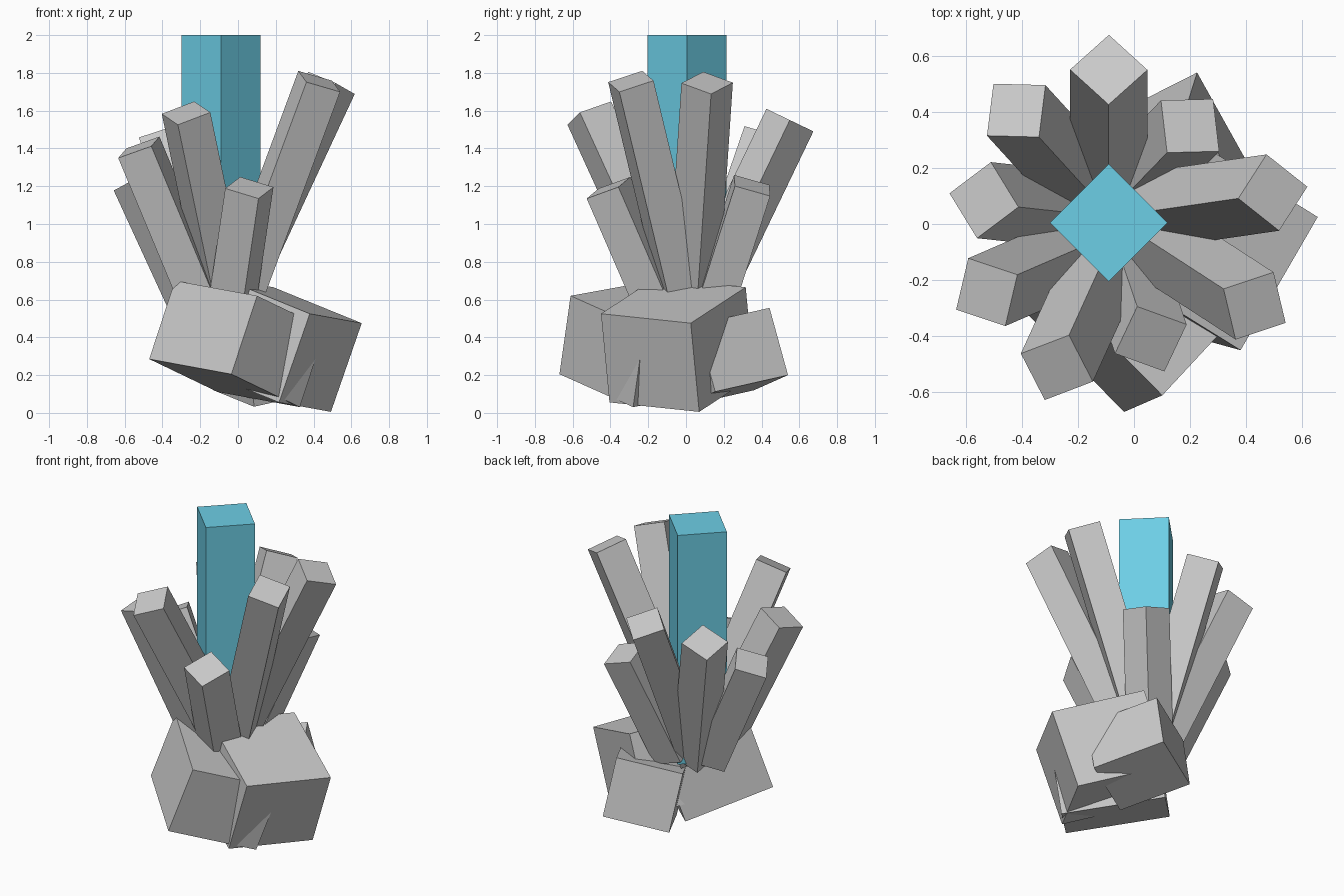
import bpy, bmesh, math
from mathutils import Vector

if "Cube" in bpy.data.objects:
    bpy.data.objects.remove(bpy.data.objects["Cube"])


def material(name, rgb):
    m = bpy.data.materials.new(name)
    m.diffuse_color = (*rgb, 1.0)
    m.use_nodes = True
    m.node_tree.nodes["Principled BSDF"].inputs["Base Color"].default_value = m.diffuse_color
    return m


GREY = material("stone grey", (0.59, 0.59, 0.59))
TEAL = material("crystal teal", (0.152, 0.62, 0.79))


def box(name, corner, a, b, c, mat):
    """Box spanned by three edge vectors from one corner."""
    bm = bmesh.new()
    bmesh.ops.create_cube(bm, size=1.0)
    for v in bm.verts:
        i, j, k = v.co + Vector((0.5, 0.5, 0.5))
        v.co = corner + a * i + b * j + c * k
    bmesh.ops.recalc_face_normals(bm, faces=bm.faces)
    me = bpy.data.meshes.new(name)
    bm.to_mesh(me)
    bm.free()
    me.materials.append(mat)
    ob = bpy.data.objects.new(name, me)
    bpy.context.collection.objects.link(ob)


def rock(name, corner, a, b, depth):
    """Tilted stone block: one corner, two edges, thickness along their cross product."""
    a, b = Vector(a), Vector(b)
    b = b - a * (a.dot(b) / a.length_squared)
    box(name, Vector(corner), a, b, a.cross(b).normalized() * depth, GREY)


def crystal(name, tip, slope, angle, side, base_z, mat):
    """Square prism leaning by slope (dx/dz, dy/dz), with its cap centred on tip."""
    axis = Vector((*slope, 1.0))
    t = math.radians(angle)
    u = Vector((math.cos(t), math.sin(t), 0))
    u.z = -u.dot(axis)
    u = u.normalized() * side
    v = axis.cross(u).normalized() * side
    box(name, Vector(tip) - (u + v) / 2, u, v, -axis * (tip[2] - base_z), mat)


# Large upright centre crystal
crystal("centre_crystal", (-0.09, 0.005, 2.0), (0, 0), 45, 0.296, 0.5, TEAL)

# Ring of leaning crystals: tip centre, lean, direction of one cap edge
RING = [
    ((-0.09, 0.55, 1.55), (0.0, 0.48), 41.8),
    ((-0.42, 0.405, 1.46), (-0.315, 0.345), -1.5),
    ((-0.535, 0.085, 1.235), (-0.46, 0.05), 37),
    ((-0.525, -0.243, 1.406), (-0.417, -0.18), -18.5),
    ((-0.275, -0.512, 1.587), (-0.208, -0.457), 20.9),
    ((0.06, -0.41, 1.192), (0.148, -0.434), -19.9),
    ((0.43, -0.292, 1.755), (0.37, -0.24), 18.4),
    ((0.495, 0.112, 1.747), (0.466, 0.067), -38.4),
    ((0.2, 0.35, 1.204), (0.31, 0.32), 1.5),
]
for n, (tip, slope, angle) in enumerate(RING):
    crystal(f"leaning_crystal_{n + 1}", tip, slope, angle, 0.195, 0.52, GREY)

# Three tumbled base stones
rock("front_stone", (-0.035, -0.67, 0.205),
     (-0.435, 0.44, 0.08), (0.135, 0.06, 0.415), 0.56)
rock("right_stone", (0.655, 0.025, 0.475),
     (-0.275, -0.475, 0.05), (-0.16, 0.05, -0.47), -0.583)
rock("back_stone", (0.225, 0.54, 0.2),
     (-0.355, -0.18, -0.08), (-0.035, -0.1, 0.355), -0.45)
